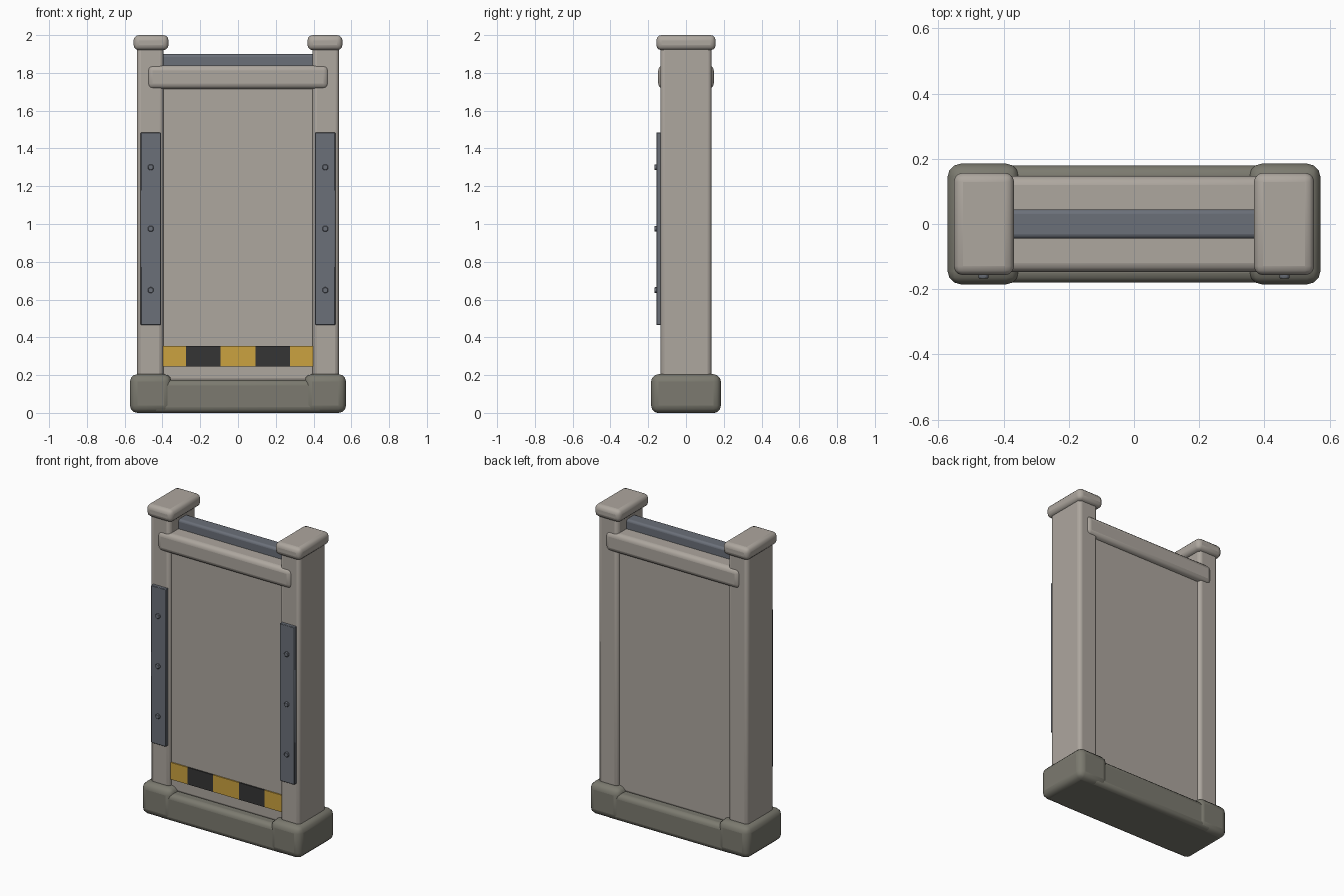
import bpy
import math

old = bpy.data.objects.get("Cube")
if old:
    bpy.data.objects.remove(old, do_unlink=True)


def material(name, rgb):
    m = bpy.data.materials.new(name)
    m.use_nodes = True
    color = (*rgb, 1.0)
    m.diffuse_color = color
    bsdf = next(n for n in m.node_tree.nodes if n.type == "BSDF_PRINCIPLED")
    bsdf.inputs["Base Color"].default_value = color
    bsdf.inputs["Roughness"].default_value = 0.7
    return m


STONE = material("warm grey", (0.42, 0.385, 0.345))
BASE = material("olive grey", (0.20, 0.195, 0.16))
STEEL = material("slate blue", (0.145, 0.16, 0.19))
YELLOW = material("warning yellow", (0.60, 0.36, 0.05))
BLACK = material("charcoal", (0.035, 0.035, 0.035))


def finish(obj, name, mat, bevel=0, segments=3):
    obj.name = name
    obj.data.materials.append(mat)
    if bevel:
        mod = obj.modifiers.new("Rounded edges", "BEVEL")
        mod.width = bevel
        mod.segments = segments
        mod.limit_method = "ANGLE"
        bpy.ops.object.shade_smooth_by_angle(angle=math.radians(35))
    return obj


def box(name, x, y, z, mat, bevel=0, segments=3):
    """Box from (low, high) ranges on each axis."""
    spans = [sorted(r) for r in (x, y, z)]
    bpy.ops.mesh.primitive_cube_add(size=1, location=[(a + b) / 2 for a, b in spans])
    obj = bpy.context.object
    obj.scale = [b - a for a, b in spans]
    bpy.ops.object.transform_apply(location=False, rotation=False, scale=True)
    return finish(obj, name, mat, bevel, segments)


def bolt(name, x, y, z):
    bpy.ops.mesh.primitive_cylinder_add(
        vertices=12, radius=0.016, depth=0.02, location=(x, y, z),
        rotation=(math.pi / 2, 0, 0))
    finish(bpy.context.object, name, STEEL, 0.003, 1)


# Central plinth, recessed panel, cross beam and top rail
box("plinth", (-0.46, 0.46), (-0.18, 0.18), (0, 0.175), BASE, 0.03)
box("panel", (-0.42, 0.42), (-0.115, 0.115), (0.165, 1.80), STONE, 0.02)
box("cross_beam", (-0.48, 0.48), (-0.147, 0.147), (1.715, 1.84), STONE, 0.028)
box("top_rail", (-0.42, 0.42), (-0.045, 0.045), (1.80, 1.90), STEEL, 0.015)

# Mirrored posts with feet, caps and bolted front plates
for side, s in (("left", 1), ("right", -1)):
    box(side + "_foot", (s * 0.352, s * 0.572), (-0.185, 0.185), (0, 0.205), BASE, 0.04)
    box(side + "_post", (s * 0.395, s * 0.535), (-0.135, 0.135), (0.15, 1.95), STONE, 0.022)
    box(side + "_cap", (s * 0.368, s * 0.553), (-0.157, 0.157), (1.92, 2.0), STONE, 0.028)
    box(side + "_plate", (s * 0.408, s * 0.515), (-0.157, -0.13), (0.465, 1.485), STEEL, 0.003, 1)
    for i in range(3):
        bolt(f"{side}_bolt_{i + 1}", s * 0.462, -0.158, 0.65 + i * 0.325)

# Warning strip: thin alternating plates on the front of the panel
edges = [-0.4, -0.275, -0.092, 0.092, 0.275, 0.4]
for i, (a, b) in enumerate(zip(edges, edges[1:])):
    box(f"warning_strip_{i + 1}", (a, b), (-0.123, -0.114), (0.245, 0.355),
        BLACK if i % 2 else YELLOW)
